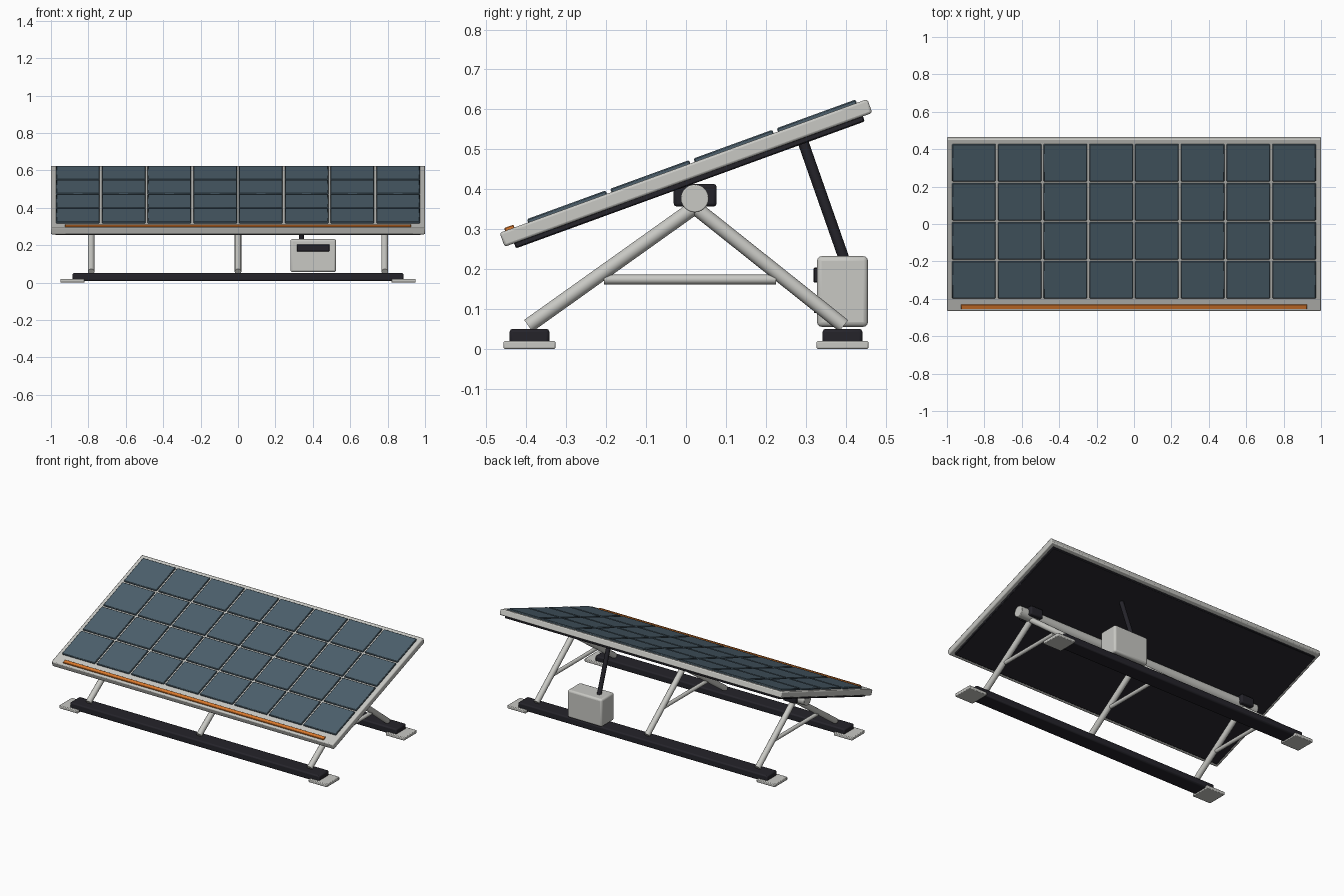
import bpy, math
from mathutils import Vector, Matrix

if "Cube" in bpy.data.objects:
    bpy.data.objects.remove(bpy.data.objects["Cube"])


def material(name, rgb):
    m = bpy.data.materials.new(name)
    m.diffuse_color = (*rgb, 1)
    m.use_nodes = True
    m.node_tree.nodes["Principled BSDF"].inputs["Base Color"].default_value = m.diffuse_color
    return m


GREY = material("light grey metal", (0.58, 0.58, 0.55))
DARK = material("dark charcoal", (0.018, 0.017, 0.023))
CELL = material("slate blue glass", (0.074, 0.118, 0.152))
ORANGE = material("orange", (0.70, 0.19, 0.025))


def finish(ob, name, mat, bevel=0, segments=2):
    ob.name = name
    ob.data.materials.append(mat)
    if bevel:
        b = ob.modifiers.new("bevel", 'BEVEL')
        b.width, b.segments = bevel, segments
        b.limit_method = 'ANGLE'
    bpy.ops.object.shade_smooth_by_angle(angle=math.radians(35))
    return ob


def box(name, center, size, mat, bevel=0, segments=2, frame=Matrix()):
    bpy.ops.mesh.primitive_cube_add(size=1)
    ob = bpy.context.object
    ob.data.transform(Matrix.Diagonal((*size, 1)))
    ob.matrix_world = frame @ Matrix.Translation(center)
    return finish(ob, name, mat, bevel, segments)


def rod(name, a, b, radius, mat, sides=12, bevel=0):
    a, b = Vector(a), Vector(b)
    bpy.ops.mesh.primitive_cylinder_add(vertices=sides, radius=radius,
                                        depth=(b - a).length)
    ob = bpy.context.object
    turn = (b - a).to_track_quat('Z', 'Y').to_matrix().to_4x4()
    ob.matrix_world = Matrix.Translation((a + b) / 2) @ turn
    return finish(ob, name, mat, bevel)


# Tilted panel: frame, backing, cells and accent strip share one local frame
tilt = Matrix.Translation((0, 0, 0.441)) @ Matrix.Rotation(math.radians(20), 4, 'X')
box("panel_frame", (0, 0, 0), (2.0, 0.98, 0.037), GREY, 0.006, 2, tilt)
box("panel_backing", (0, 0, -0.024), (1.95, 0.93, 0.016), DARK, 0.003, 1, tilt)
box("accent_strip", (0, -0.463, 0.02), (1.85, 0.025, 0.012), ORANGE, 0.002, 1, tilt)
for col in range(8):
    for row in range(4):
        center = ((col - 3.5) * 0.2445, 0.024 + (row - 1.5) * 0.222, 0.021)
        box(f"solar_cell_{col}_{row}", center, (0.232, 0.210, 0.013),
            CELL, 0.003, 1, tilt)

# Pivot tube with end clamps
PIVOT = (0.022, 0.377)
rod("pivot_tube", (-0.88, *PIVOT), (0.88, *PIVOT), 0.035, GREY, 24, 0.003)
for side in (-1, 1):
    box("pivot_clamp", (side * 0.785, 0.023, 0.385), (0.09, 0.108, 0.057),
        DARK, 0.008)

# Three A-frame supports with a cross brace
for x in (-0.785, 0, 0.785):
    for side in (-1, 1):
        rod("support_leg", (x, side * 0.395, 0.058), (x, PIVOT[0], 0.355),
            0.018, GREY)
    rod("cross_brace", (x, -0.205, 0.174), (x, 0.225, 0.174), 0.012, GREY)

# Ground rails with foot plates at their ends
for side in (-1, 1):
    y = side * 0.392
    box("ground_rail", (0, y, 0.029), (1.77, 0.10, 0.043), DARK, 0.008)
    for end in (-1, 1):
        box("foot_plate", (end * 0.885, y, 0.01), (0.13, 0.13, 0.02),
            GREY, 0.004)

# Control box with display and knob, and the tilt actuator
box("control_box", (0.402, 0.392, 0.144), (0.245, 0.128, 0.177), GREY, 0.012, 3)
box("display", (0.402, 0.325, 0.185), (0.175, 0.012, 0.038), DARK, 0.003, 1)
rod("knob", (0.478, 0.33, 0.104), (0.478, 0.321, 0.104), 0.014, GREY, 12)
rod("tilt_actuator", (0.34, 0.398, 0.22), (0.34, 0.292, 0.522), 0.0135, DARK)
